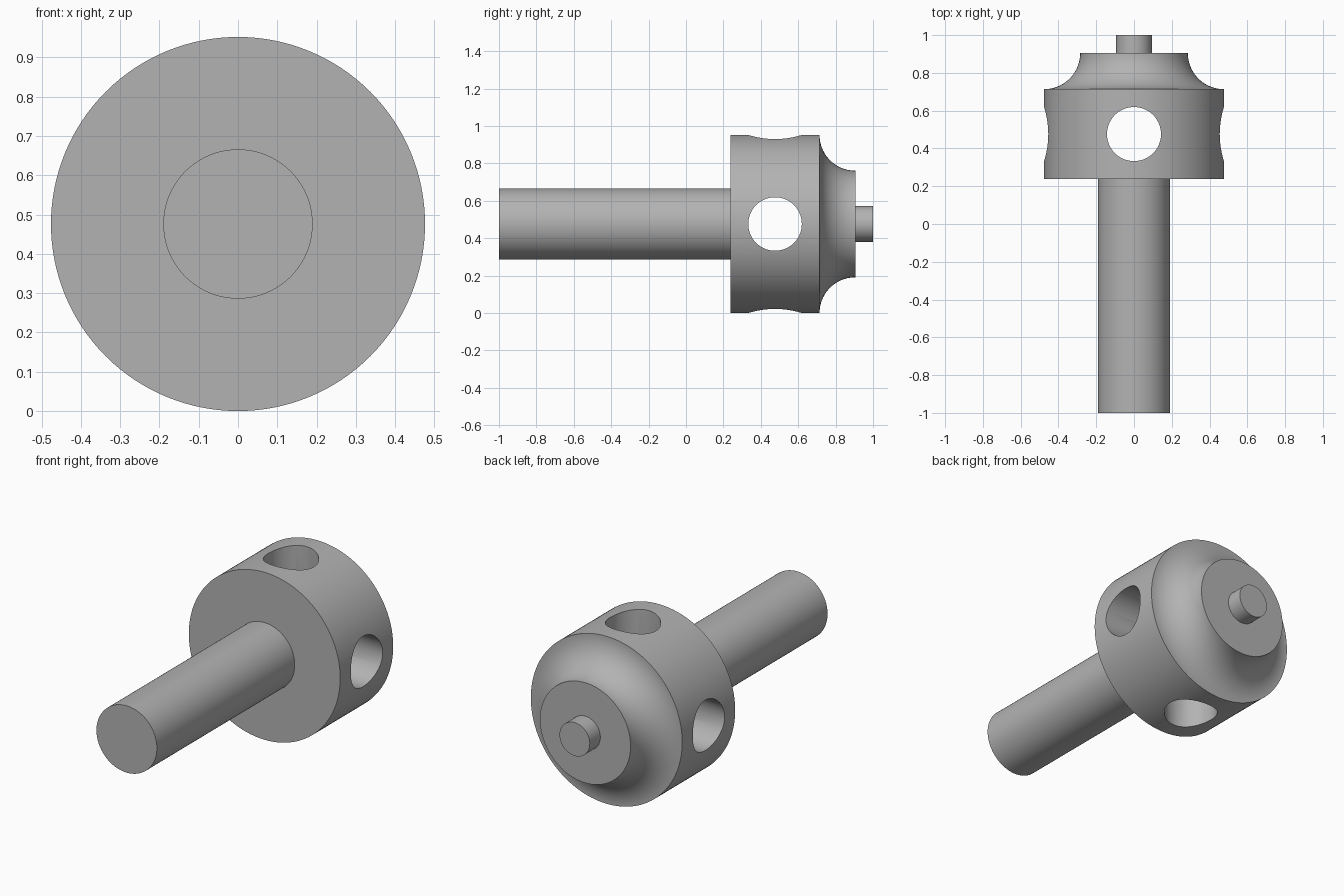
import bpy, bmesh, math
from mathutils import Matrix, Vector

cube = bpy.data.objects.get("Cube")
if cube:
    bpy.data.objects.remove(cube, do_unlink=True)

SEGMENTS = 128
BODY_R, SHANK_R, PILOT_R, HOLE_R = 0.476, 0.19, 0.095, 0.143
BODY_FRONT, BODY_BACK, COVE_END = 0.238, 0.714, 0.905
COVE_R = COVE_END - BODY_BACK
AXIS_Z = BODY_R

steel = bpy.data.materials.new("steel grey")
grey = (0.45, 0.45, 0.45, 1)
steel.diffuse_color = grey
steel.use_nodes = True
steel.node_tree.nodes["Principled BSDF"].inputs["Base Color"].default_value = grey


def make_object(name, bm):
    bmesh.ops.recalc_face_normals(bm, faces=bm.faces)
    mesh = bpy.data.meshes.new(name)
    bm.to_mesh(mesh)
    bm.free()
    mesh.materials.append(steel)
    obj = bpy.data.objects.new(name, mesh)
    bpy.context.collection.objects.link(obj)
    return obj


def lathe(name, profile):
    """Spin (radius, y) points around the tool axis."""
    bm = bmesh.new()
    verts = [bm.verts.new((r, y, AXIS_Z)) for r, y in profile]
    edges = [bm.edges.new(pair) for pair in zip(verts, verts[1:])]
    bmesh.ops.spin(bm, geom=verts + edges, cent=(0, 0, AXIS_Z), axis=(0, 1, 0),
                   angle=math.tau, steps=SEGMENTS, use_duplicate=False)
    bmesh.ops.remove_doubles(bm, verts=bm.verts, dist=1e-5)
    return make_object(name, bm)


def hole_cutter(name, rotation):
    bm = bmesh.new()
    place = Matrix.Translation((0, (BODY_FRONT + BODY_BACK) / 2, AXIS_Z)) @ rotation
    bmesh.ops.create_cone(bm, cap_ends=True, segments=96, radius1=HOLE_R,
                          radius2=HOLE_R, depth=1.4, matrix=place)
    obj = make_object(name, bm)
    obj.hide_render = True
    return obj


# Shank, drum, concave cove and pilot tip turned as one solid
cove = []
for i in range(25):
    a = math.pi / 2 * i / 24
    cove.append((BODY_R - COVE_R * math.sin(a), COVE_END - COVE_R * math.cos(a)))
profile = [(0, -1), (SHANK_R, -1), (SHANK_R, BODY_FRONT), (BODY_R, BODY_FRONT)]
profile += cove + [(PILOT_R, COVE_END), (PILOT_R, 1), (0, 1)]
cutter_bit = lathe("cutter_bit", profile)

# Crossing holes bored through the drum
bpy.context.view_layer.objects.active = cutter_bit
for name, rotation in (("vertical_hole", Matrix()),
                       ("cross_hole", Matrix.Rotation(math.pi / 2, 4, "Y"))):
    cutter = hole_cutter(name, rotation)
    mod = cutter_bit.modifiers.new(name, "BOOLEAN")
    mod.operation = "DIFFERENCE"
    mod.solver = "EXACT"
    mod.object = cutter
    bpy.ops.object.modifier_apply(modifier=name)
    bpy.data.objects.remove(cutter, do_unlink=True)

# Smooth walls, crisp rims
bpy.ops.object.select_all(action="DESELECT")
cutter_bit.select_set(True)
bpy.ops.object.shade_smooth_by_angle(angle=math.radians(30))
